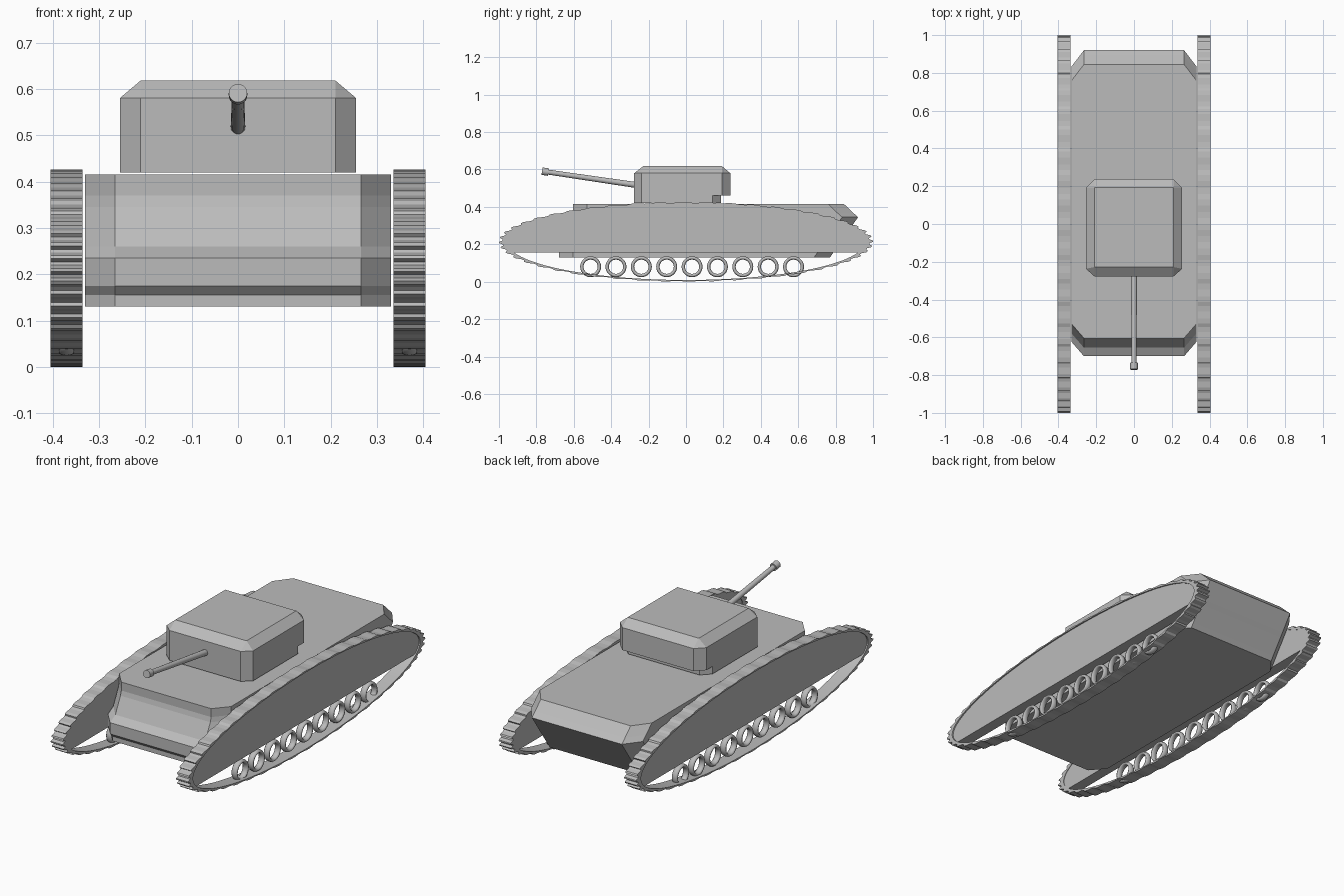
import bpy
import bmesh
from math import cos, sin, pi, asin, radians
from mathutils import Vector

if "Cube" in bpy.data.objects:
    bpy.data.objects.remove(bpy.data.objects["Cube"])

grey = bpy.data.materials.new("plain_grey")
grey.use_nodes = True
colour = (0.5, 0.5, 0.5, 1)
grey.diffuse_color = colour
grey.node_tree.nodes["Principled BSDF"].inputs["Base Color"].default_value = colour


def finish(bm, name, smooth=None):
    """Turn a bmesh into a named grey object."""
    bmesh.ops.remove_doubles(bm, verts=bm.verts, dist=1e-5)
    bmesh.ops.recalc_face_normals(bm, faces=bm.faces)
    mesh = bpy.data.meshes.new(name)
    bm.to_mesh(mesh)
    bm.free()
    mesh.materials.append(grey)
    obj = bpy.data.objects.new(name, mesh)
    bpy.context.collection.objects.link(obj)
    if smooth:
        bpy.ops.object.select_all(action='DESELECT')
        obj.select_set(True)
        bpy.context.view_layer.objects.active = obj
        bpy.ops.object.shade_smooth_by_angle(angle=radians(smooth))
    return obj


def loft(name, rings):
    """Skin closed rings of equal length and cap both ends."""
    bm = bmesh.new()
    loops = [[bm.verts.new(p) for p in ring] for ring in rings]
    n = len(loops[0])
    for a, b in zip(loops, loops[1:]):
        for i in range(n):
            j = (i + 1) % n
            bm.faces.new((a[i], a[j], b[j], b[i]))
    bm.faces.new(loops[0])
    bm.faces.new(loops[-1])
    return finish(bm, name)


def octagon(z, front, rear, half, cx, cf, cr):
    """Rectangle with cut corners: cx across, cf at the front, cr at the rear."""
    side = [(half - cx, front), (half, front + cf), (half, rear - cr), (half - cx, rear)]
    return [(x, y, z) for x, y in side] + [(-x, y, z) for x, y in reversed(side)]


# Hull: height, front y, rear y
hull_levels = [(.13, -.68, .77), (.155, -.68, .787), (.175, -.70, .801), (.235, -.70, .843),
               (.26, -.655, .861), (.345, -.612, .92), (.37, -.605, .892), (.415, -.605, .845)]
loft("hull", [octagon(z, f, r, .33, .065, .075, .085) for z, f, r in hull_levels])

# Turret with an overhanging rear and a sloped roof edge
turret = [octagon(z, -.277, r, .255, .045, .04, .045)
          for z, r in [(.42, .187), (.46, .187), (.46, .237), (.58, .237)]]
turret.append(octagon(.618, -.228, .192, .21, 0, 0, 0))
loft("turret", turret)


def rod(name, start, end, r1, r2):
    start, end = Vector(start), Vector(end)
    axis = end - start
    bm = bmesh.new()
    bmesh.ops.create_cone(bm, cap_ends=True, segments=20, radius1=r1, radius2=r2, depth=axis.length)
    bmesh.ops.rotate(bm, verts=bm.verts, matrix=axis.to_track_quat('Z', 'Y').to_matrix())
    bmesh.ops.translate(bm, verts=bm.verts, vec=(start + end) / 2)
    finish(bm, name, 40)


# Gun
rod("gun_barrel", (0, -.24, .513), (0, -.745, .587), .016, .013)
rod("gun_muzzle", (0, -.735, .586), (0, -.77, .591), .02, .02)

# Running gear
CENTRE = .213
TEETH = 48


def track(name, x0, x1):
    """Oval band with raised treads, flattened from a toothed circle."""
    bm = bmesh.new()
    rows = []
    for i in range(TEETH * 4):
        a = 2 * pi * i / (TEETH * 4)
        outer = 1.0 if i % 4 < 2 else .982
        row = []
        for x, r in [(x0, .957), (x1, .957), (x1, outer), (x0, outer)]:
            row.append(bm.verts.new((x, r * cos(a), CENTRE + CENTRE * r * sin(a))))
        rows.append(row)
    for i, a in enumerate(rows):
        b = rows[(i + 1) % len(rows)]
        for k in range(4):
            m = (k + 1) % 4
            bm.faces.new((a[k], a[m], b[m], b[k]))
    finish(bm, name)


def side_plate(name, x0, x1):
    """Upper oval segment with a level bottom edge."""
    ry, rz = .96, .205
    start = asin((.157 - CENTRE) / rz)
    angles = [start + (pi - 2 * start) * i / 64 for i in range(65)]
    loft(name, [[(x, ry * cos(a), CENTRE + rz * sin(a)) for a in angles] for x in (x0, x1)])


def wheel(name, x, y):
    """Open ring wheel with an oval rim section."""
    bm = bmesh.new()
    rows = []
    for i in range(28):
        a = 2 * pi * i / 28
        row = []
        for k in range(10):
            t = 2 * pi * k / 10
            r = .047 + .009 * cos(t)
            row.append(bm.verts.new((x + .017 * sin(t), y + r * cos(a), .08 + r * sin(a))))
        rows.append(row)
    for i, a in enumerate(rows):
        b = rows[(i + 1) % 28]
        for k in range(10):
            m = (k + 1) % 10
            bm.faces.new((a[k], a[m], b[m], b[k]))
    finish(bm, name, 60)


for side, s in (("left", 1), ("right", -1)):
    track(side + "_track", s * .335, s * .405)
    side_plate(side + "_side_plate", s * .338, s * .398)
    for n in range(9):
        wheel(f"{side}_wheel_{n + 1}", s * .37, -.51 + n * .1356)
